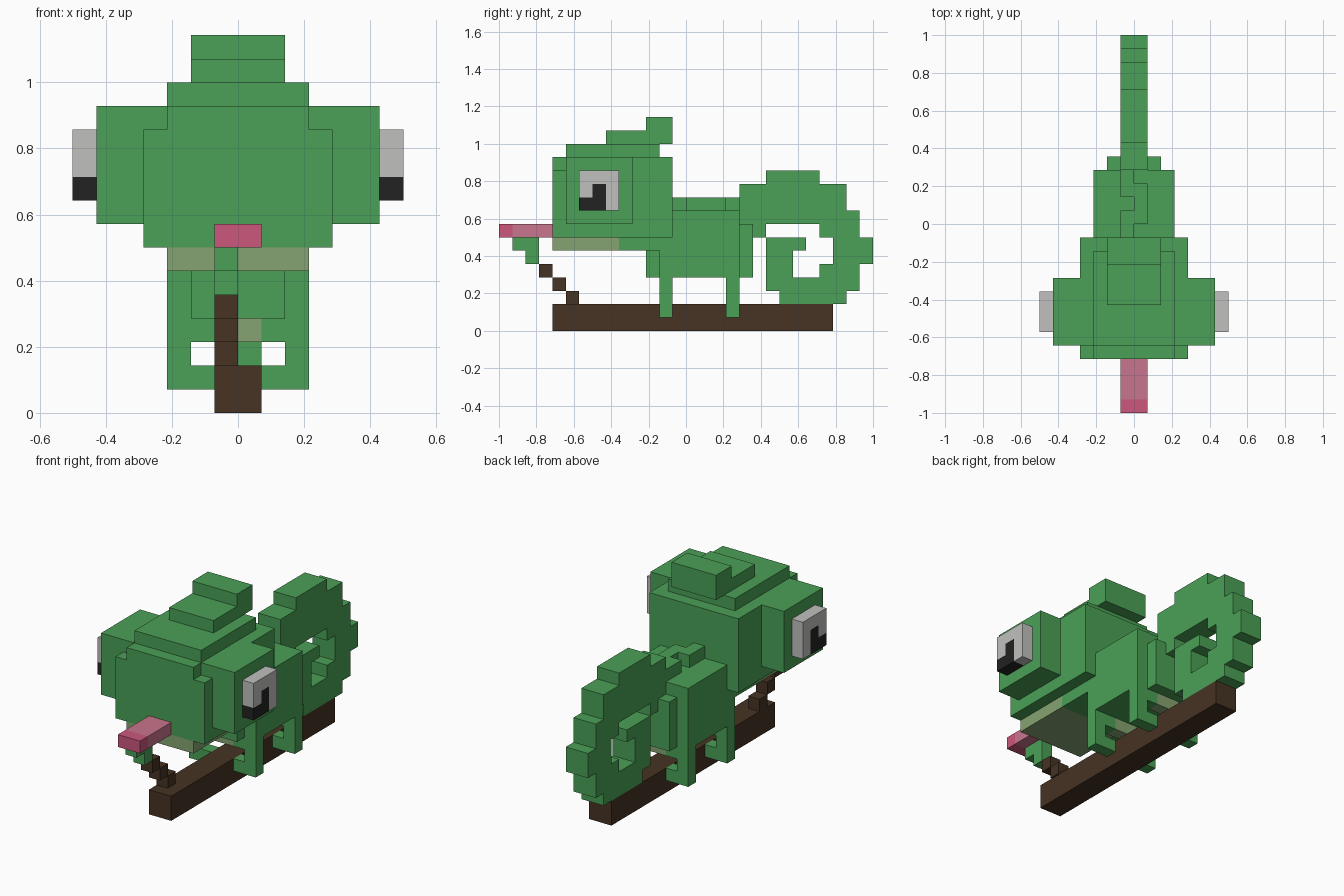
import bpy, bmesh, math
from mathutils import Vector

cube = bpy.data.objects.get("Cube")
if cube:
    bpy.data.objects.remove(cube, do_unlink=True)

U = 1 / 14  # size of one block


def material(name, r, g, b):
    m = bpy.data.materials.new(name)
    m.use_nodes = True
    m.diffuse_color = (r, g, b, 1)
    m.node_tree.nodes["Principled BSDF"].inputs["Base Color"].default_value = (r, g, b, 1)
    return m


GREEN = material("leaf green", 0.069, 0.352, 0.093)
OLIVE = material("pale olive", 0.238, 0.371, 0.168)
PINK = material("light pink", 0.584, 0.178, 0.266)
ROSE = material("deep pink", 0.597, 0.095, 0.202)
BROWN = material("bark brown", 0.061, 0.033, 0.017)
GREY = material("eye grey", 0.527, 0.527, 0.515)
BLACK = material("pupil black", 0.016, 0.016, 0.016)


def cells_of(boxes):
    """Blocks filled by boxes given as (x0, x1, y0, y1, z0, z1)."""
    return {(x, y, z) for x0, x1, y0, y1, z0, z1 in boxes
            for x in range(x0, x1) for y in range(y0, y1) for z in range(z0, z1)}


def part(name, mat, boxes, mirror=False):
    """Outer skin of a set of blocks, merged into large flat faces."""
    cells = cells_of(boxes)
    if mirror:
        cells |= {(-x - 1, y, z) for x, y, z in cells}
    bm = bmesh.new()
    for c in sorted(cells):
        centre = Vector(c) + Vector((0.5, 0.5, 0.5))
        for axis in range(3):
            for sign in (-1, 1):
                n = Vector((0, 0, 0))
                n[axis] = sign
                if tuple(c[i] + int(n[i]) for i in range(3)) in cells:
                    continue
                a = Vector((0, 0, 0))
                a[(axis + 1) % 3] = 0.5
                b = n.cross(a)
                mid = centre + n / 2
                corners = (mid - a - b, mid + a - b, mid + a + b, mid - a + b)
                bm.faces.new([bm.verts.new(p * U) for p in corners])
    bmesh.ops.remove_doubles(bm, verts=bm.verts[:], dist=U / 100)
    bmesh.ops.dissolve_limit(bm, angle_limit=math.radians(1),
                             verts=bm.verts[:], edges=bm.edges[:])
    mesh = bpy.data.meshes.new(name)
    bm.to_mesh(mesh)
    bm.free()
    mesh.materials.append(mat)
    obj = bpy.data.objects.new(name, mesh)
    bpy.context.collection.objects.link(obj)
    return obj


# Branch and the stepped twig in front
part("branch", BROWN, [(-1, 1, -10, 11, 0, 2)])
part("twig", BROWN, [(-1, 0, -9 - i, -8 - i, 2 + i, 3 + i) for i in range(3)])

# Head with eye bulges, brow slab and crest
part("head", GREEN, [
    (-4, 4, -10, -9, 7, 12), (-3, 3, -10, -9, 12, 13), (-4, 4, -9, -1, 7, 13),
    (-6, 6, -9, -4, 8, 13), (-3, 3, -9, -2, 13, 14),
    (-2, 2, -6, -1, 14, 15), (-2, 2, -3, -1, 15, 16)])
part("jaw", OLIVE, [(-3, 3, -10, -5, 6, 7)])

# Eyes: a block with a hooked pupil
pupil = [(6, 7, -8, -6, 9, 10), (6, 7, -7, -6, 10, 11)]
white = [(6, 7, -6, -5, 9, 12), (6, 7, -8, -6, 11, 12), (6, 7, -8, -7, 10, 11)]
part("eye_whites", GREY, white, mirror=True)
part("pupils", BLACK, pupil, mirror=True)

# Tongue and the leaf bug stuck under it
part("tongue", PINK, [(-1, 1, -13, -10, 7, 8)])
part("tongue_tip", ROSE, [(-1, 1, -14, -13, 7, 8)])
part("bug", GREEN, [(-1, 0, -13, -11, 6, 7), (-1, 0, -12, -11, 5, 6)])

# Body with a winding ridge along the back
part("body", GREEN, [
    (-3, 3, -5, -2, 6, 7), (-2, 2, -3, -2, 4, 7), (-3, 3, -2, -1, 4, 7),
    (-3, 3, -1, 4, 4, 9), (-2, 2, 4, 5, 4, 8)])
ridge = [(-1, 0), (-1, 1), (0, 1), (-1, 1), (-1, 0)]
part("back_ridge", GREEN, [(x0, x1, i - 1, i, 9, 10) for i, (x0, x1) in enumerate(ridge)])

# Legs gripping the branch, joined by pale belly bands
for name, y in (("front", -2), ("back", 3)):
    part(name + "_legs", GREEN, [
        (2, 3, y, y + 1, 1, 4), (1, 2, y, y + 1, 3, 4), (1, 2, y, y + 1, 1, 2)], mirror=True)
    part(name + "_belly_band", OLIVE, [(-1, 1, y, y + 1, 3, 4)])

# Curled tail, one row of spans per height step
tail_rows = [
    [(7, 12)], [(6, 13)], [(6, 8), (10, 13)], [(6, 8), (11, 14)], [(6, 9), (11, 14)],
    [(5, 6), (10, 13)], [(4, 13)], [(4, 12)], [(4, 12)], [(6, 10)]]
part("tail", GREEN, [(-1, 1, y0, y1, z, z + 1)
                     for z, row in enumerate(tail_rows, 2) for y0, y1 in row])
